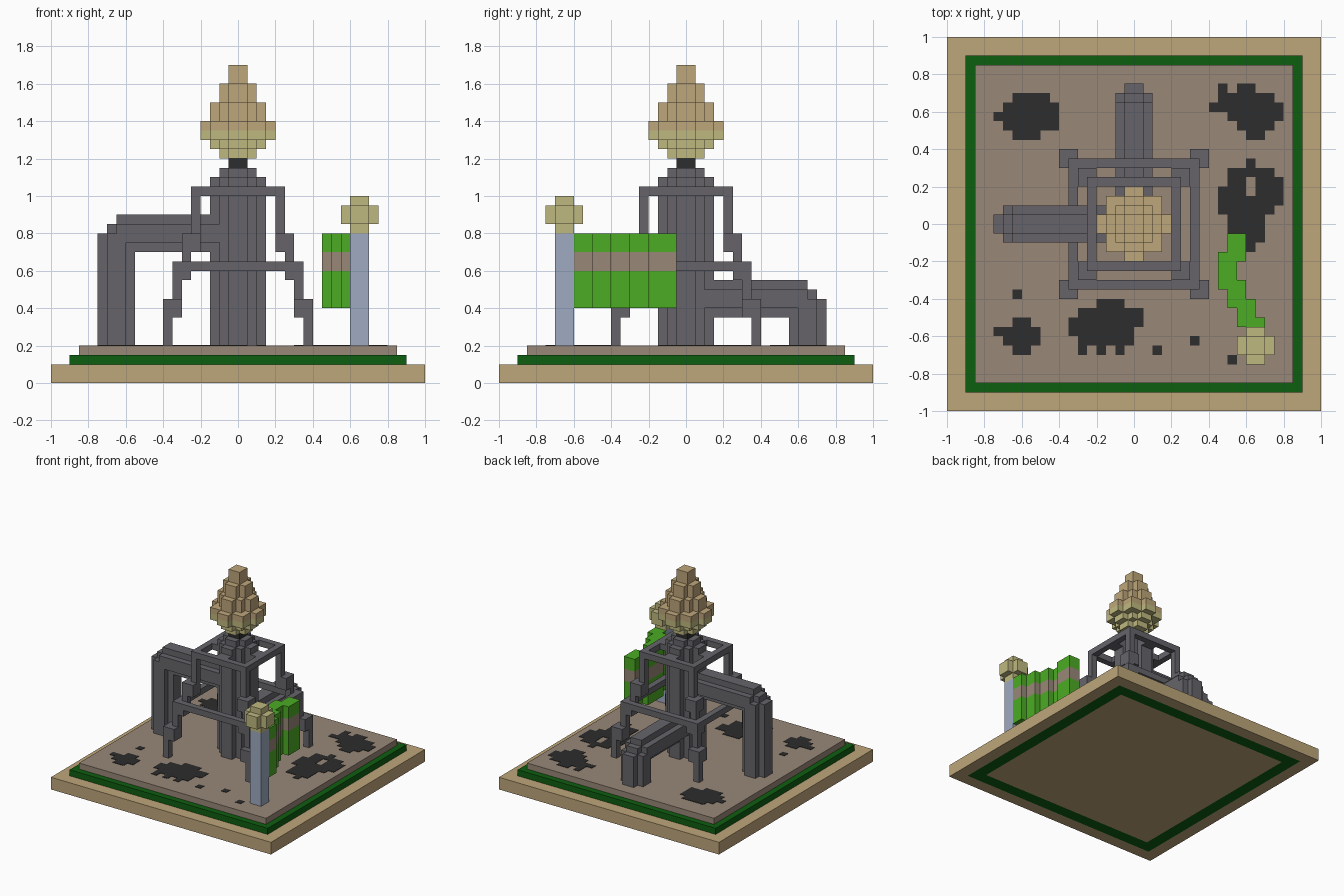
import bpy, bmesh
from mathutils import Matrix, Vector

cube = bpy.data.objects.get("Cube")
if cube:
    bpy.data.objects.remove(cube, do_unlink=True)

U = 0.05  # size of one block


def material(name, rgb):
    lin = [(c / 255 / 12.92) if c < 11 else ((c / 255 + 0.055) / 1.055) ** 2.4 for c in rgb]
    m = bpy.data.materials.new(name)
    m.use_nodes = True
    m.diffuse_color = (*lin, 1)
    m.node_tree.nodes["Principled BSDF"].inputs["Base Color"].default_value = (*lin, 1)
    return m


TAN = material("tan", (190, 166, 122))
DARK_GREEN = material("dark green", (13, 94, 16))
BROWN = material("earth brown", (152, 135, 119))
BLACK = material("soot black", (45, 45, 45))
GREY = material("iron grey", (102, 100, 106))
GREEN = material("bright green", (75, 172, 35))
BLUE = material("pale blue", (159, 171, 193))
OLIVE = material("pale olive", (191, 185, 128))


def build(name, mat, boxes):
    """One object from boxes (x0, x1, y0, y1, z0, z1) in block units."""
    bm = bmesh.new()
    for x0, x1, y0, y1, z0, z1 in boxes:
        size = Vector((x1 - x0, y1 - y0, z1 - z0)) * U
        mid = Vector((x0 + x1, y0 + y1, z0 + z1)) * U / 2
        bmesh.ops.create_cube(bm, size=1, matrix=Matrix.Translation(mid) @ Matrix.Diagonal((*size, 1)))
    me = bpy.data.meshes.new(name)
    bm.to_mesh(me)
    bm.free()
    me.materials.append(mat)
    ob = bpy.data.objects.new(name, me)
    bpy.context.collection.objects.link(ob)
    return ob


def ring(o, i, z0, z1):
    """Square frame with half-widths o (outer) and i (inner)."""
    return [(-o, o, i, o, z0, z1), (-o, o, -o, -i, z0, z1),
            (-o, -i, -i, i, z0, z1), (i, o, -i, i, z0, z1)]


DISCS = {1: [(1, 1)], 2: [(2, 1), (1, 2)], 3: [(3, 1), (2, 2), (1, 3)],
         4: [(4, 1), (3, 3), (1, 4)]}


def disc(r, z0, z1, cx=0, cy=0):
    """Blocky round slab."""
    return [(cx - a, cx + a, cy - b, cy + b, z0, z1) for a, b in DISCS[r]]


# Stepped base
build("base_rim", TAN, ring(20, 18, 0, 2))
build("base_green_band", DARK_GREEN, ring(18, 16, 0, 3))
build("base_core", TAN, [(-16, 16, -16, 16, 0, 2)])
build("ground", BROWN, [(-17, 17, -17, 17, 3, 4), (-16, 16, -16, 16, 2, 3)])

# Soot patches: left x, top y, rows of blocks
PATCHES = [
    (-15, 14, ["..####.", ".######", "#######", ".######", "..###.."]),
    (8, 15, [".#.##...", ".######.", "########", "..######", "...####.", "....##.."]),
    (9, 7, ["...#...", ".#####.", ".##.###", "###.###", "#######", "######.",
            ".####..", ".####..", ".####..", "...#..."]),
    (-7, -8, ["...###..", ".#######", "########", "#######.", ".######.", ".#.#.#.."]),
    (-15, -10, ["..##.", "#####", ".####", "..##."]),
    (-13, -7, ["#"]), (2, -13, ["#"]), (6, -12, ["#"]), (10, -14, ["#"]),
]
build("soot_patches", BLACK, [
    (x + i, x + i + 1, y - j - 1, y - j, 3.95, 4.06)
    for x, y, rows in PATCHES for j, row in enumerate(rows)
    for i, c in enumerate(row) if c == "#"])

# Central column with stepped cap and burner
build("column", GREY, disc(3, 4, 22) + disc(2, 22, 23))
build("burner", BLACK, [(-1, 1, -1, 1, 23, 24)])

# Scaffold: two square frames, cross bars, four stepped legs
build("upper_frame", GREY, ring(5, 4, 20, 21) + [(-4, 4, -1, 1, 20, 21), (-1, 1, -4, 4, 20, 21)])
build("lower_frame", GREY, ring(7, 6, 12, 13))
LEG = [(7, 8, 4, 7), (6, 8, 7, 9), (6, 7, 9, 11), (5, 7, 11, 13), (5, 6, 13, 14),
       (4, 6, 14, 16), (4, 5, 16, 20)]
for sx, side in ((1, "left"), (-1, "right")):
    for sy, end in ((1, "back"), (-1, "front")):
        build(f"{end}_{side}_leg", GREY, [
            (min(sx * a, sx * b), max(sx * a, sx * b), min(sy * a, sy * b), max(sy * a, sy * b), z0, z1)
            for a, b, z0, z1 in LEG])


# Elbow pipes running out along +x and down to the ground; t is the top height
def elbow(t):
    core = [(2, 13, t - 4, t), (13, 14, t - 4, t - 1), (11, 15, 4, t - 2)]
    sides = [(2, 13, t - 3, t - 1), (12, 14, 4, t - 2)]
    return [(a, b, -w, w, z0, z1) for w, part in ((1, core), (2, sides)) for a, b, z0, z1 in part]


build("side_pipe", GREY, [(-b, -a, c, d, e, f) for a, b, c, d, e, f in elbow(18)])
build("back_pipe", GREY, [(c, d, a, b, e, f) for a, b, c, d, e, f in elbow(11)])

# Flame, olive below and tan above
build("flame_base", OLIVE, disc(2, 24, 25) + disc(3, 25, 26) + disc(4, 26, 27))
build("flame_top", TAN, disc(4, 27, 28) + disc(3, 28, 30) + disc(2, 30, 32) + disc(1, 32, 34))

# Flag pole with round knob
build("flag_pole", BLUE, [(12, 14, -14, -12, 4, 16)])
build("pole_knob", OLIVE, disc(1, 16, 20, 13, -13) + disc(2, 17, 19, 13, -13))

# Waving flag with a middle stripe
WAVE = [(10, 12, -4, -1), (9, 11, -7, -3), (10, 12, -9, -6), (11, 13, -11, -8), (12, 14, -12, -10)]
for name, mat, z0, z1 in (("flag_lower", GREEN, 8, 12), ("flag_stripe", BROWN, 12, 14),
                          ("flag_upper", GREEN, 14, 16)):
    build(name, mat, [(*w, z0, z1) for w in WAVE])
